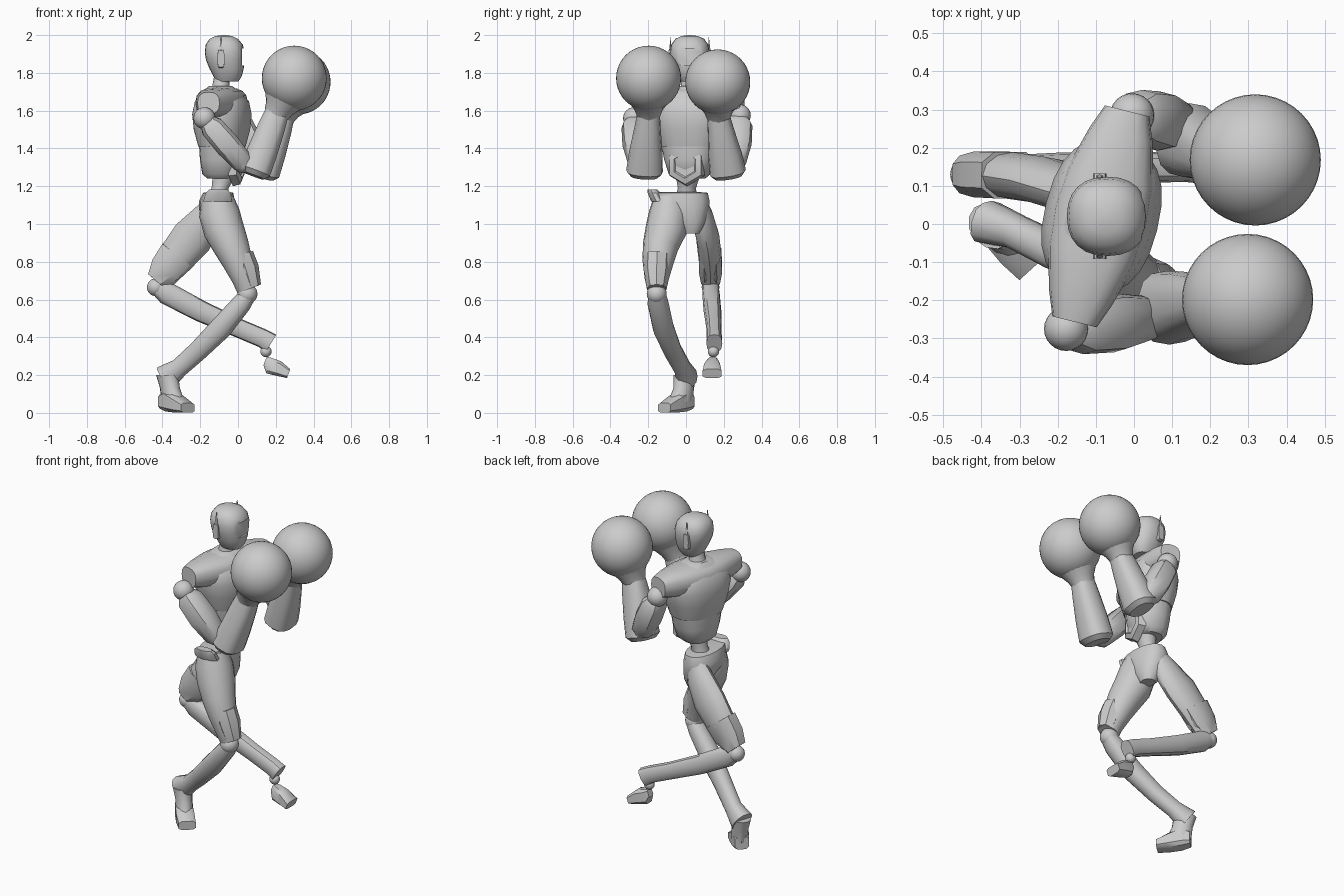
import bpy, bmesh, math
from mathutils import Vector

cube = bpy.data.objects.get("Cube")
if cube:
    bpy.data.objects.remove(cube, do_unlink=True)

grey = bpy.data.materials.new("plain grey")
grey.use_nodes = True
COLOUR = (0.6, 0.6, 0.6, 1)
grey.diffuse_color = COLOUR
grey.node_tree.nodes["Principled BSDF"].inputs["Base Color"].default_value = COLOUR

Y = Vector((0, 1, 0))
Z = Vector((0, 0, 1))
TURN = math.radians(-14)                      # twist of the chest
ACROSS = Vector((-math.sin(TURN), math.cos(TURN), 0))
FACING = Vector((math.cos(TURN), math.sin(TURN), 0))
parts = []


def finish(name, bm):
    bmesh.ops.recalc_face_normals(bm, faces=bm.faces)
    mesh = bpy.data.meshes.new(name)
    bm.to_mesh(mesh)
    bm.free()
    mesh.materials.append(grey)
    obj = bpy.data.objects.new(name, mesh)
    bpy.context.collection.objects.link(obj)
    parts.append(obj)
    return obj


def signed_power(v, e):
    return math.copysign(abs(v) ** e, v)


def loft(name, sections, side=Y, axis=None, sides=16, square=2.0, phase=0.0):
    """Skin rings (x, y, z, half width along side, half depth)."""
    bm = bmesh.new()
    centres = [Vector(s[:3]) for s in sections]
    rings = []
    for i, (x, y, z, ru, rv) in enumerate(sections):
        ahead = centres[min(i + 1, len(centres) - 1)]
        behind = centres[max(i - 1, 0)]
        t = (axis or (ahead - behind)).normalized()
        u = (side - t * side.dot(t)).normalized()
        v = t.cross(u)
        ring = []
        for k in range(sides):
            a = math.tau * k / sides + phase
            cu = signed_power(math.cos(a), 2 / square) * ru
            cv = signed_power(math.sin(a), 2 / square) * rv
            ring.append(bm.verts.new(centres[i] + u * cu + v * cv))
        rings.append(ring)
    for low, high in zip(rings, rings[1:]):
        for k in range(sides):
            n = (k + 1) % sides
            bm.faces.new((low[k], low[n], high[n], high[k]))
    bm.faces.new(rings[0])
    bm.faces.new(rings[-1])
    return finish(name, bm)


def ball(name, centre, radius, detail=20):
    bm = bmesh.new()
    bmesh.ops.create_uvsphere(bm, u_segments=detail * 2, v_segments=detail, radius=radius)
    bmesh.ops.translate(bm, vec=centre, verts=bm.verts)
    return finish(name, bm)


def block(name, centre, size):
    bm = bmesh.new()
    bmesh.ops.create_cube(bm, size=1)
    bmesh.ops.scale(bm, vec=size, verts=bm.verts)
    bmesh.ops.translate(bm, vec=centre, verts=bm.verts)
    return finish(name, bm)


# Head with a shallow recessed face and side antennas
head = loft("head", [
    (-.058, .02, 1.755, .05, .06), (-.055, .02, 1.78, .068, .074), (-.06, .02, 1.82, .086, .09),
    (-.068, .02, 1.87, .1, .102), (-.07, .02, 1.91, .104, .106), (-.073, .02, 1.95, .098, .098),
    (-.075, .02, 1.98, .076, .075), (-.075, .02, 1.995, .045, .045), (-.075, .02, 2.0, .01, .01)],
    axis=Z, sides=24, square=2.3)
cutter = block("face_cutter", (.06, .02, 1.885), (.08, .13, .09))
cut = head.modifiers.new("face recess", "BOOLEAN")
cut.object = cutter
cut.solver = "EXACT"
bpy.context.view_layer.objects.active = head
bpy.ops.object.modifier_apply(modifier=cut.name)
parts.remove(cutter)
bpy.data.objects.remove(cutter, do_unlink=True)
for label, s in (("left", 1), ("right", -1)):
    loft(label + "_ear", [(-.09, .02 + s * .09, 1.875, .018, .05), (-.09, .02 + s * .112, 1.875, .018, .045)],
         side=Vector((1, 0, 0)), sides=12, square=5)
    loft(label + "_antenna", [(-.09, .02 + s * .106, 1.9, .006, .012), (-.09, .02 + s * .1, 1.99, .001, .002)],
         sides=6)
loft("neck", [(-.095, .02, 1.68, .07, .07), (-.092, .02, 1.72, .048, .046), (-.085, .02, 1.79, .045, .04)],
     axis=Z)

# Torso
loft("chest", [
    (-.085, .02, 1.41, .155, .12), (-.085, .02, 1.5, .185, .143), (-.085, .02, 1.58, .205, .15),
    (-.085, .02, 1.65, .2, .135), (-.09, .02, 1.7, .14, .095), (-.092, .02, 1.73, .065, .06)],
     side=ACROSS, axis=Z, sides=24, square=2.4)
middle = Vector((-.087, .02, 1.64))
yoke = []
for reach, high, deep in ((-.285, .058, .06), (-.22, .072, .085), (-.1, .083, .118), (0, .083, .128),
                          (.1, .083, .118), (.22, .072, .085), (.285, .058, .06)):
    yoke.append((*(middle + ACROSS * reach), high, deep))
loft("shoulder_yoke", yoke, side=Z, axis=ACROSS, square=2.6)
loft("ribs", [(-.09, .02, 1.24, .08, .07), (-.088, .02, 1.265, .11, .098), (-.085, .02, 1.34, .135, .112),
              (-.085, .02, 1.42, .15, .116)], side=ACROSS, axis=Z, sides=20, square=2.4)
belly = Vector((-.085, .02, 1.31))
plate = [(*(belly + FACING * d), r, r) for d, r in ((.06, .11), (.1, .1), (.11, .068), (.1, .06))]
loft("belly_hexagon", plate, side=Y, axis=FACING, sides=6, phase=math.pi / 6)
loft("waist", [(-.11, .0, 1.12, .06, .06), (-.095, .005, 1.19, .048, .046), (-.07, .01, 1.26, .065, .065)],
     axis=Z, sides=14)

# Arms: shoulder, upper arm, forearm, glove
ARMS = {
    "right": dict(shoulder=(-.178, -.275, 1.56), elbow=(.025, -.248, 1.325),
                  low=(.088, -.22, 1.275), wrist=(.205, -.198, 1.585), glove=(.298, -.198, 1.772)),
    "left": dict(shoulder=(-.005, .285, 1.575), elbow=(.11, .26, 1.33),
                 low=(.138, .222, 1.27), wrist=(.235, .172, 1.57), glove=(.318, .168, 1.752)),
}
for label, arm in ARMS.items():
    s, e, w0, w1, g = (Vector(arm[k]) for k in ("shoulder", "elbow", "low", "wrist", "glove"))
    ball(label + "_shoulder_joint", s, .058, 12)

    def along(a, b, profile):
        return [(*a.lerp(b, f), ru, rv) for f, ru, rv in profile]

    loft(label + "_upper_arm", along(s, e, ((.08, .05, .045), (.2, .072, .066), (.6, .078, .07),
                                            (1, .06, .06), (1.12, .035, .035))), sides=10, square=2.8)
    ball(label + "_elbow", e, .055, 10)
    loft(label + "_forearm", along(w0, w1, ((-.06, .075, .06), (.02, .097, .085), (.35, .088, .082),
                                            (.75, .07, .074), (1, .06, .065))), sides=14, square=2.6)
    loft(label + "_cuff", along(w1, g, ((-.05, .062, .066), (.15, .078, .078), (.4, .11, .11),
                                        (.6, .135, .135))), sides=20)
    ball(label + "_glove", g, .172)

# Hips, sloping down to the inside of the standing leg
loft("pelvis", [(-.08, .025, .95, .045, .04), (-.095, .015, 1.0, .085, .075), (-.11, -.01, 1.07, .13, .095),
                (-.112, -.025, 1.12, .15, .095), (-.105, -.035, 1.165, .15, .08), (-.1, -.03, 1.17, .09, .05)],
     axis=Z, square=2.2)
loft("hip_lip", [(-.108, -.145, 1.12, .04, .08), (-.105, -.168, 1.165, .035, .07), (-.105, -.178, 1.182, .026, .05)],
     axis=Z, sides=10)

# Standing leg
loft("right_thigh", [(-.11, -.085, 1.14, .085, .085), (-.1, -.09, 1.06, .105, .108), (-.075, -.105, .97, .11, .108),
                     (-.035, -.135, .88, .095, .095), (-.002, -.148, .8, .083, .08),
                     (.035, -.155, .71, .064, .066), (.055, -.155, .655, .052, .062)])
loft("right_knee_guard", [(.015, -.152, .835, .068, .068), (.042, -.155, .76, .07, .07),
                          (.07, -.155, .665, .05, .054)], sides=8)
ball("right_knee", (.05, -.155, .63), .053, 12)
loft("right_shin", [(.065, -.155, .64, .045, .04), (.02, -.148, .58, .056, .052), (-.09, -.12, .45, .056, .06),
                    (-.21, -.07, .33, .048, .053), (-.31, -.02, .24, .046, .05), (-.385, .005, .185, .058, .07)],
     sides=12, square=2.4)
SLANT = Vector((.74, .67, 0))
FOOTWARD = Vector((.67, -.74, 0))
loft("right_ankle", [(-.375, -.005, .2, .055, .065), (-.36, -.012, .13, .048, .06), (-.345, -.03, .06, .05, .075)],
     side=SLANT, axis=Z, sides=12)
loft("right_foot", [(-.395, .02, .06, .04, .04), (-.36, -.015, .065, .05, .06), (-.31, -.07, .045, .053, .045),
                    (-.265, -.115, .027, .05, .027)], side=SLANT, axis=FOOTWARD, sides=8, square=4, phase=math.pi / 8)

# Raised leg
loft("left_thigh", [(-.11, .065, 1.13, .04, .05), (-.155, .085, 1.04, .06, .085), (-.24, .115, .93, .062, .11),
                    (-.33, .128, .82, .062, .098), (-.405, .13, .715, .05, .072)], sides=12)
loft("left_knee_guard", [(-.325, .128, .84, .064, .098), (-.385, .13, .76, .063, .09),
                         (-.435, .13, .7, .052, .056)], sides=8, square=3, phase=math.pi / 8)
ball("left_knee", (-.435, .13, .665), .047, 12)
loft("left_shin", [(-.44, .13, .675, .042, .04), (-.38, .132, .635, .046, .06), (-.2, .14, .54, .047, .057),
                   (0, .148, .45, .04, .05), (.13, .15, .395, .04, .05), (.175, .15, .368, .042, .054)],
     sides=12, square=2.6)
ball("left_ankle", (.148, .145, .325), .03, 10)
loft("left_foot", [(.143, .143, .275, .022, .025), (.165, .14, .25, .034, .045), (.215, .138, .235, .044, .042),
                   (.268, .138, .208, .052, .026)], sides=8, square=4,
     axis=Vector((.95, 0, -.35)), phase=math.pi / 8)

# Shading
bpy.ops.object.select_all(action="DESELECT")
for part in parts:
    part.select_set(True)
bpy.context.view_layer.objects.active = head
bpy.ops.object.shade_smooth_by_angle(angle=math.radians(38))
